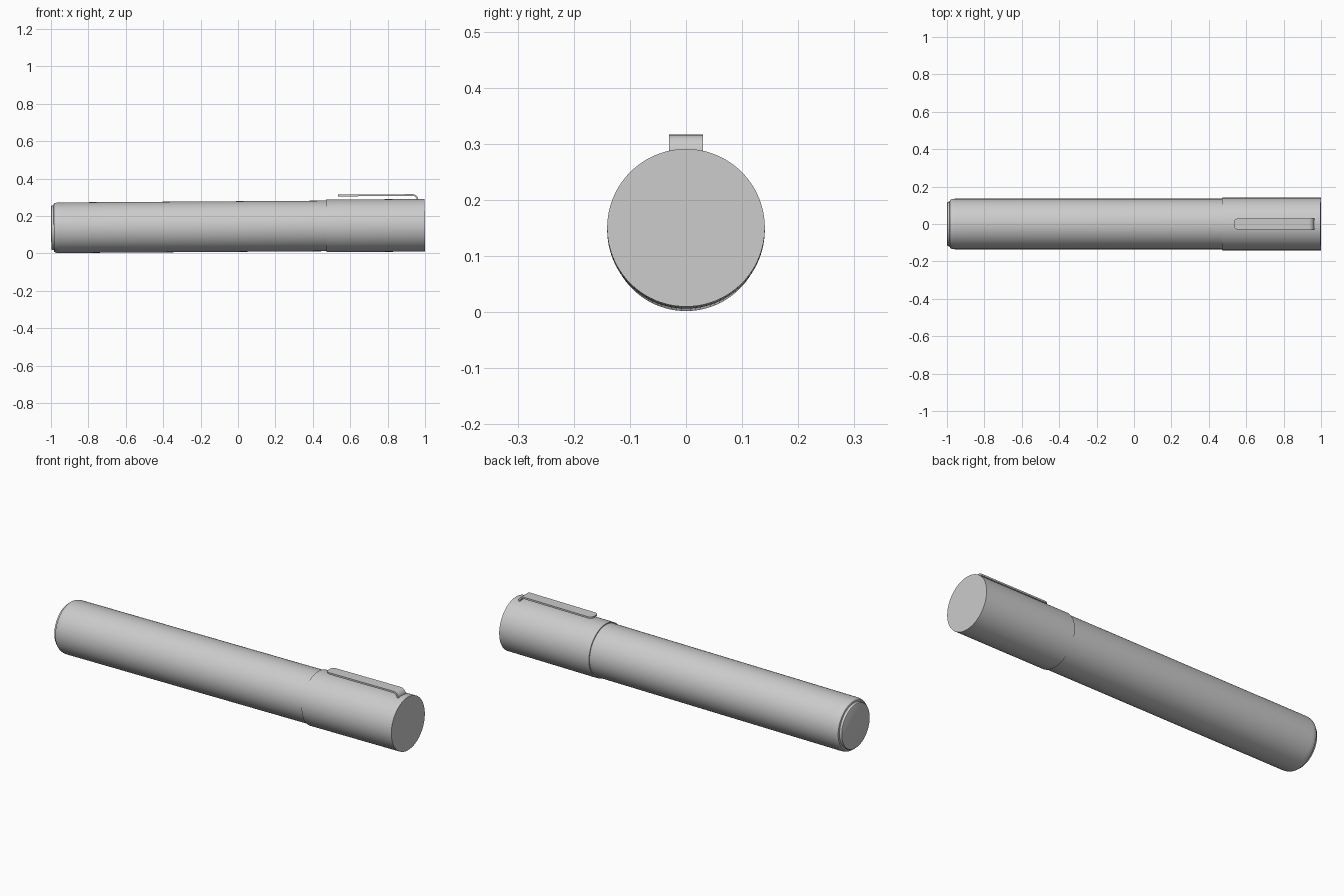
import bpy, bmesh, math
from mathutils import Matrix

if "Cube" in bpy.data.objects:
    bpy.data.objects.remove(bpy.data.objects["Cube"])

# The whole pen leans slightly: its axis rises toward the cap
TILT = Matrix.Translation((0, 0, 0.1435)) @ Matrix.Rotation(-0.0068, 4, 'Y')


def finish(name, bm):
    bmesh.ops.recalc_face_normals(bm, faces=bm.faces)
    bm.transform(TILT)
    mesh = bpy.data.meshes.new(name)
    bm.to_mesh(mesh)
    bm.free()
    ob = bpy.data.objects.new(name, mesh)
    bpy.context.collection.objects.link(ob)
    bpy.context.view_layer.objects.active = ob
    ob.select_set(True)
    bpy.ops.object.shade_smooth_by_angle(angle=math.radians(30))
    ob.select_set(False)
    return ob


def loft(name, rings):
    """Skin a series of closed rings and cap both ends."""
    bm = bmesh.new()
    loops = [[bm.verts.new(p) for p in r] for r in rings]
    n = len(loops[0])
    for a, b in zip(loops, loops[1:]):
        for i in range(n):
            j = (i + 1) % n
            bm.faces.new((a[i], a[j], b[j], b[i]))
    bm.faces.new(loops[0])
    bm.faces.new(loops[-1])
    return finish(name, bm)


def lathe(name, profile, n=96):
    """Revolve (x, radius) points around the pen axis."""
    return loft(name, [[(x, r * math.cos(2 * math.pi * i / n), r * math.sin(2 * math.pi * i / n))
                        for i in range(n)] for x, r in profile])


# Barrel with a softly rounded rear edge
edge = [(-0.955 - 0.03 * math.sin(t), 0.125 + 0.0102 * math.cos(t))
        for t in [math.radians(a) for a in (90, 72, 54, 36, 18, 0)]]
lathe("barrel", edge + [(0.48, 0.1352)])

# Small end plug
lathe("end_plug", [(-0.999, 0.113), (-0.997, 0.117), (-0.993, 0.119), (-0.98, 0.119)])

# Cap
lathe("cap", [(0.472, 0.1405), (0.999, 0.1405)])

# Clip: flat strip with a rounded tip that bends down into the cap
TOP, THICK, HALF = 0.1665, 0.009, 0.03
sections = []          # (outer x, outer z, inner x, inner z, half width)
for a in (0, 18, 36, 54, 72, 90):
    t = math.radians(a)
    x = 0.535 + 0.022 * (1 - math.cos(t))
    sections.append((x, TOP, x, TOP - THICK, HALF - 0.022 * (1 - math.sin(t))))
R = 0.03
for a in (0, 15, 30, 45, 60, 75, 90):
    t = math.radians(a)
    s, c = math.sin(t), math.cos(t)
    cx, cz = 0.965 - R, TOP - R
    sections.append((cx + R * s, cz + R * c, cx + (R - THICK) * s, cz + (R - THICK) * c, HALF))
sections.append((0.965, 0.13, 0.965 - THICK, 0.13, HALF))
loft("clip", [[(ox, -w, oz), (ox, w, oz), (ix, w, iz), (ix, -w, iz)]
              for ox, oz, ix, iz, w in sections])
